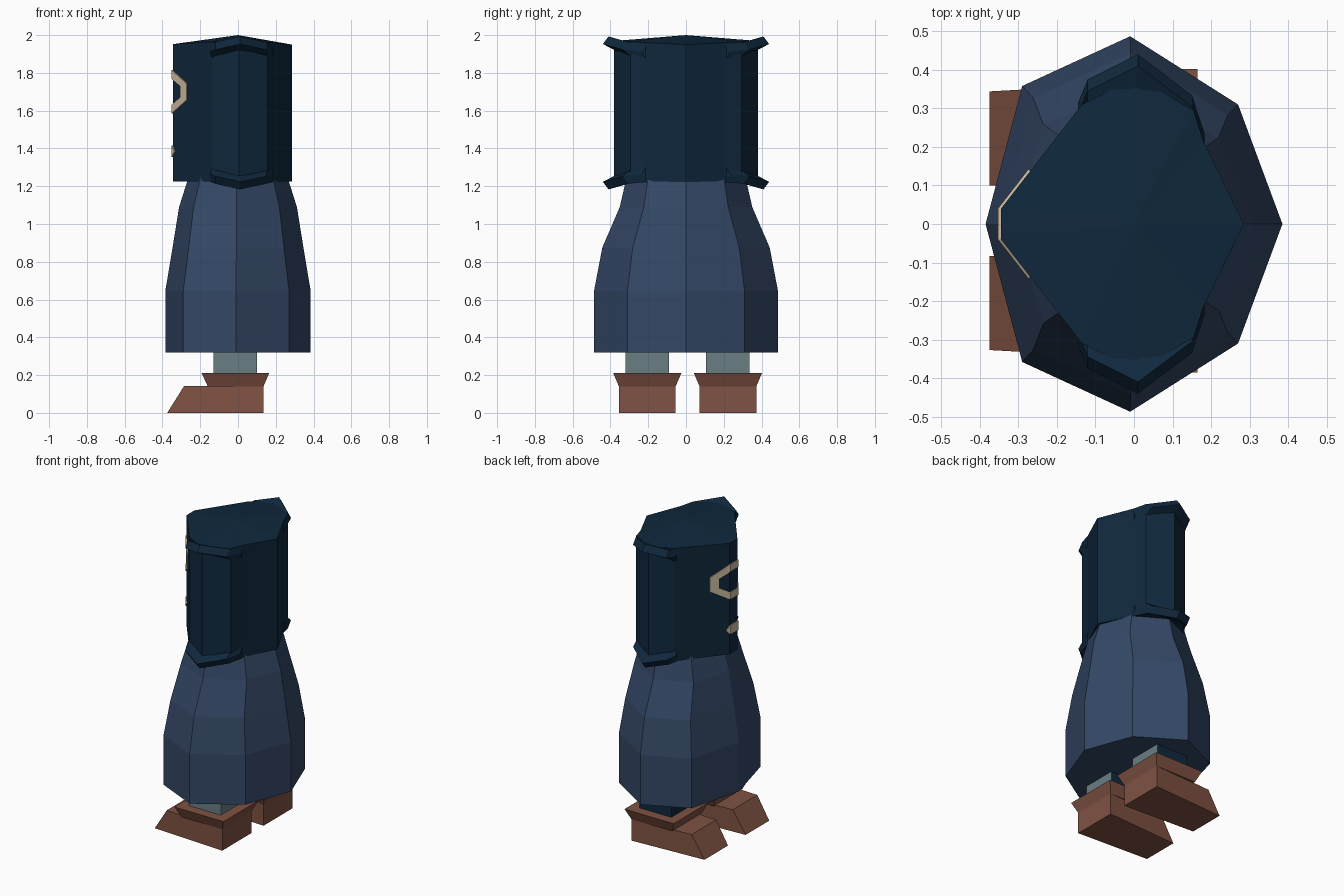
import bpy, bmesh

if "Cube" in bpy.data.objects:
    bpy.data.objects.remove(bpy.data.objects["Cube"])


def material(name, rgb):
    m = bpy.data.materials.new(name)
    m.diffuse_color = (*rgb, 1)
    m.use_nodes = True
    m.node_tree.nodes["Principled BSDF"].inputs["Base Color"].default_value = m.diffuse_color
    return m


NAVY = material("dark navy", (0.0048, 0.021, 0.046))
BLUE = material("slate blue", (0.034, 0.064, 0.133))
BROWN = material("boot brown", (0.215, 0.085, 0.056))
TEAL = material("grey teal", (0.14, 0.21, 0.23))
CREAM = material("cream", (0.62, 0.51, 0.36))


def make(name, verts, faces, *mats, fix=True):
    me = bpy.data.meshes.new(name)
    me.from_pydata(verts, [], faces)
    for m in mats:
        me.materials.append(m)
    if fix:
        bm = bmesh.new()
        bm.from_mesh(me)
        bmesh.ops.recalc_face_normals(bm, faces=bm.faces)
        bm.to_mesh(me)
        bm.free()
    ob = bpy.data.objects.new(name, me)
    bpy.context.collection.objects.link(ob)
    return ob


def loft(name, rings, *mats, apex=None):
    """Join equal rings of points into a closed solid, with an optional peak."""
    n = len(rings[0])
    verts = [p for r in rings for p in r]
    faces = []
    for k in range(len(rings) - 1):
        for i in range(n):
            j = (i + 1) % n
            faces.append((k * n + i, k * n + j, (k + 1) * n + j, (k + 1) * n + i))
    faces.append(tuple(range(n)))
    top = (len(rings) - 1) * n
    if apex:
        verts.append(apex)
        faces += [(top + i, top + (i + 1) % n, len(verts) - 1) for i in range(n)]
    else:
        faces.append(tuple(range(top, top + n)))
    return make(name, verts, faces, *mats)


def rect(x0, x1, y, h, z):
    return [(x0, y - h, z), (x1, y - h, z), (x1, y + h, z), (x0, y + h, z)]


# Robe: eight-sided bell
half = [(0.385, 0), (0.27, 0.31), (-0.01, 0.487), (-0.29, 0.358), (-0.385, 0)]
plan = half + [(x, -y) for x, y in half[3:0:-1]]
rows = [(0.32, 1, 1), (0.645, 1, 1), (0.875, 0.9, 0.91), (1.09, 0.81, 0.72), (1.26, 0.67, 0.64)]
loft("robe", [[(x * a, y * b, z) for x, y in plan] for z, a, b in rows], BLUE)

# Hood: tall faceted block with a slightly peaked top
half = [(0.285, 0), (0.18, 0.215), (0.155, 0.295), (0.005, 0.38), (-0.135, 0.31), (-0.345, 0.04)]
plan = half + [(x, -y) for x, y in half[:0:-1]]
loft("hood", [[(x, y, 1.225) for x, y in plan],
              [(x, y, 1.95 + 0.05 * abs(y)) for x, y in plan]], NAVY, apex=(0, 0, 2.0))

# Flared trims at the top and bottom of both hood sides
inner = [(0.18, 0.21), (0.15, 0.28), (0.005, 0.355), (-0.12, 0.295), (-0.14, 0.29)]
outer = [(0.183, 0.235), (0.15, 0.335), (0.01, 0.44), (-0.12, 0.375), (-0.145, 0.315)]
rise = [-0.02, -0.01, 0.02, -0.01, -0.02]
for side, sy in (("left", 1), ("right", -1)):
    for level, sz in (("top", 1), ("bottom", -1)):
        rings = []
        for (ix, iy), (ox, oy), r in zip(inner, outer, rise):
            z = 0.375 + r
            prof = [(ix, iy, z - 0.01), (ox, oy - 0.03, z + 0.01),
                    (ox, oy, z - 0.03), (ix, iy, z - 0.075)]
            rings.append([(x, sy * y, 1.588 + sz * w) for x, y, w in prof])
        loft(f"{side}_{level}_trim", rings, NAVY)


# Cream ornament wrapped over the faceted hood face: a plain ring and a stud
def on_hood(y, z):
    return (-0.349 + max(0, abs(y) - 0.04) * 0.27 / 0.27 * 0.778, y, z)


def mirrored(a, b):
    """Octagon from two points of one quarter."""
    q = [a, b]
    return (q + [(-y, z) for y, z in q[::-1]] + [(-y, -z) for y, z in q]
            + [(y, -z) for y, z in q[::-1]])


big, small = mirrored((0.14, 0.045), (0.04, 0.115)), mirrored((0.097, 0.03), (0.04, 0.068))
ring = make("hood_ring", [on_hood(y, 1.7 + z) for y, z in big + small],
            [(i, (i + 1) % 8, 8 + (i + 1) % 8, 8 + i) for i in range(8)], CREAM)
stud = make("hood_stud", [on_hood(y, 1.385 + z) for y, z in
                          [(-0.06, 0), (-0.04, 0.03), (-0.04, -0.03), (0.04, 0.03), (0.04, -0.03), (0.06, 0)]],
            [(0, 1, 2), (1, 3, 4, 2), (3, 5, 4)], CREAM)
for ob in (ring, stud):
    mod = ob.modifiers.new("thickness", 'SOLIDIFY')
    mod.thickness = 0.007
    mod.offset = 0

# Legs and boots, toes pointing to -x
for side, y in (("left", 0.222), ("right", -0.205)):
    leg = loft(f"{side}_leg", [rect(-0.13, 0.1, y, 0.115, 0.16), rect(-0.13, 0.1, y, 0.115, 0.34)], TEAL, NAVY)
    for p in leg.data.polygons:
        if p.normal.y > 0.5 or p.normal.x < -0.5:
            p.material_index = 1
    foot = [(-0.375, 0, 0.122), (-0.285, 0.143, 0.127), (0.135, 0.143, 0.15), (0.135, 0, 0.15)]
    loft(f"{side}_boot", [[(x, y + s * w, z) for x, z, w in foot] for s in (-1, 1)], BROWN)
    loft(f"{side}_boot_cuff", [rect(-0.16, 0.135, y, 0.15, 0.14),
                               rect(-0.192, 0.165, y, 0.18, 0.21)], BROWN)
